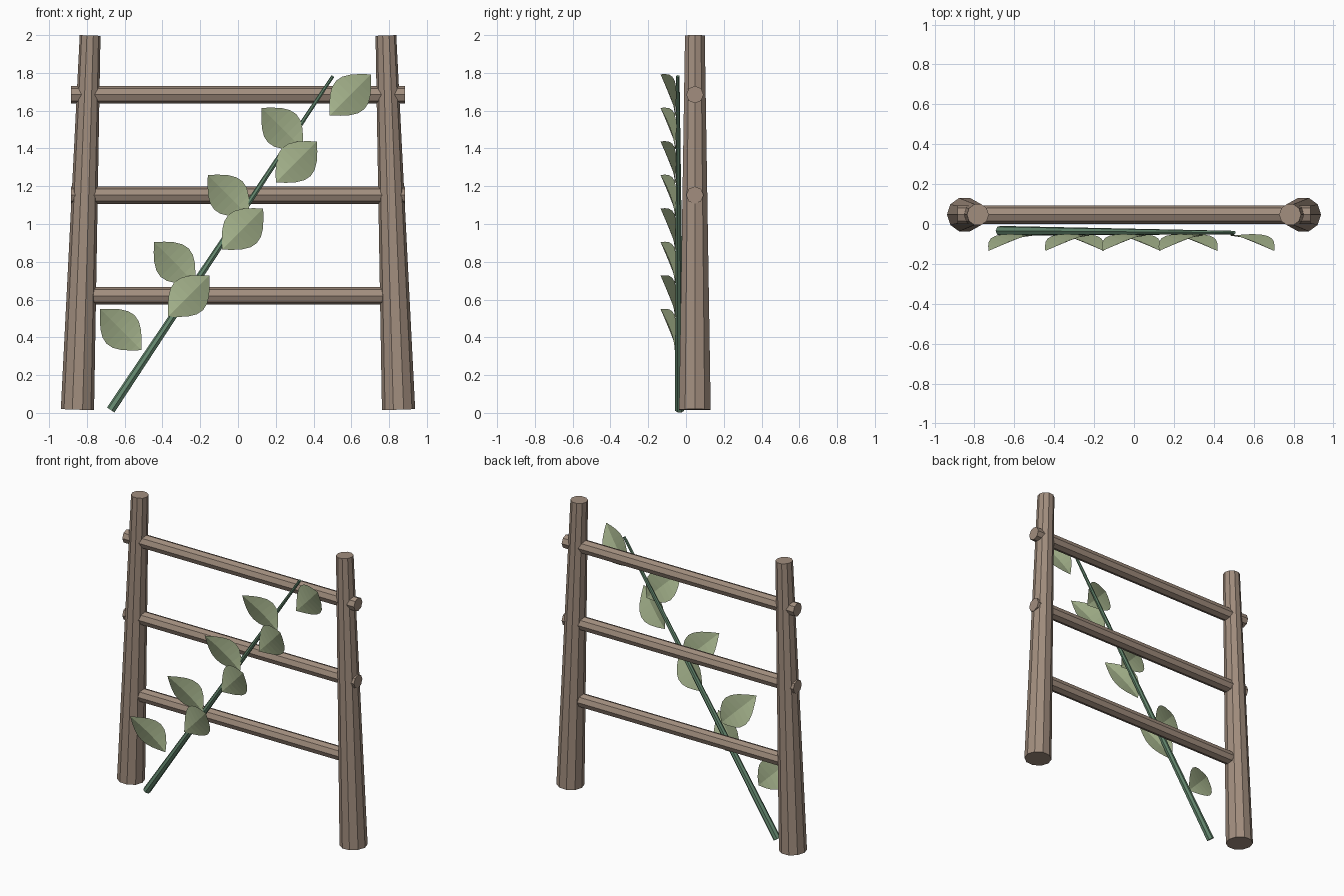
import bpy, bmesh, math
from mathutils import Vector, Matrix

if "Cube" in bpy.data.objects:
    bpy.data.objects.remove(bpy.data.objects["Cube"])


def material(name, rgb):
    m = bpy.data.materials.new(name)
    m.diffuse_color = (*rgb, 1)
    m.use_nodes = True
    m.node_tree.nodes["Principled BSDF"].inputs["Base Color"].default_value = m.diffuse_color
    return m


WOOD = material("wood", (0.36, 0.27, 0.21))
STEM = material("stem_green", (0.13, 0.25, 0.16))
LEAF = material("leaf_green", (0.40, 0.48, 0.28))


def add_object(name, bm, mat):
    mesh = bpy.data.meshes.new(name)
    bm.to_mesh(mesh)
    bm.free()
    mesh.materials.append(mat)
    obj = bpy.data.objects.new(name, mesh)
    bpy.context.collection.objects.link(obj)
    return obj


def pole(name, a, b, r1, r2, sides, mat):
    """Tapered flat-sided pole from point a to point b."""
    a, b = Vector(a), Vector(b)
    turn = (b - a).to_track_quat('Z', 'Y').to_matrix().to_4x4()
    bm = bmesh.new()
    bmesh.ops.create_cone(bm, cap_ends=True, segments=sides, radius1=r1, radius2=r2,
                          depth=(b - a).length,
                          matrix=Matrix.Translation((a + b) / 2) @ turn)
    return add_object(name, bm, mat)


def leaf(name, base, side):
    """Lens-shaped leaf, ridged along the midrib, tip curling forward."""
    n, length, half = 8, 0.308, 0.106
    along = Vector((side, 0, 1)).normalized()
    across = Vector((1, 0, -side)).normalized()
    bm = bmesh.new()
    rows = []
    for i in range(n + 1):
        t = i / n
        w = half * math.sin(math.pi * t)
        mid = Vector(base) + along * length * t + Vector((0, -0.075 * t ** 1.7, 0))
        if i in (0, n):
            v = bm.verts.new(mid)
            rows.append((v, v, v))
        else:
            back = Vector((0, 0.22 * w, 0))
            rows.append(tuple(bm.verts.new(p) for p in
                              (mid - across * w + back, mid, mid + across * w + back)))
    for r, s in zip(rows, rows[1:]):
        for k in (0, 1):
            quad = list(dict.fromkeys((r[k], r[k + 1], s[k + 1], s[k])))
            bm.faces.new(quad)
    bm.normal_update()
    # turn every face towards the front
    bmesh.ops.reverse_faces(bm, faces=[f for f in bm.faces if f.normal.y > 0])
    return add_object(name, bm, LEAF)


# Leaning posts
for label, s in (("left", -1), ("right", 1)):
    pole(f"{label}_post", (s * 0.85, 0.047, 0.017), (s * 0.783, 0.047, 1.998),
         0.088, 0.055, 10, WOOD)

# Rungs
for i, z in enumerate((0.62, 1.153, 1.685)):
    pole(f"rung_{i + 1}", (-0.885, 0.047, z), (0.885, 0.047, z), 0.046, 0.046, 8, WOOD)

# Climbing stem
pole("vine_stem", (-0.673, -0.034, 0.015), (0.503, -0.043, 1.783), 0.025, 0.009, 7, STEM)

# Leaves alternate left and right up the stem
for i in range(8):
    leaf(f"leaf_{i + 1}", (-0.512 + 0.1425 * i, -0.06, 0.332 + 0.1775 * i),
         -1 if i % 2 == 0 else 1)
